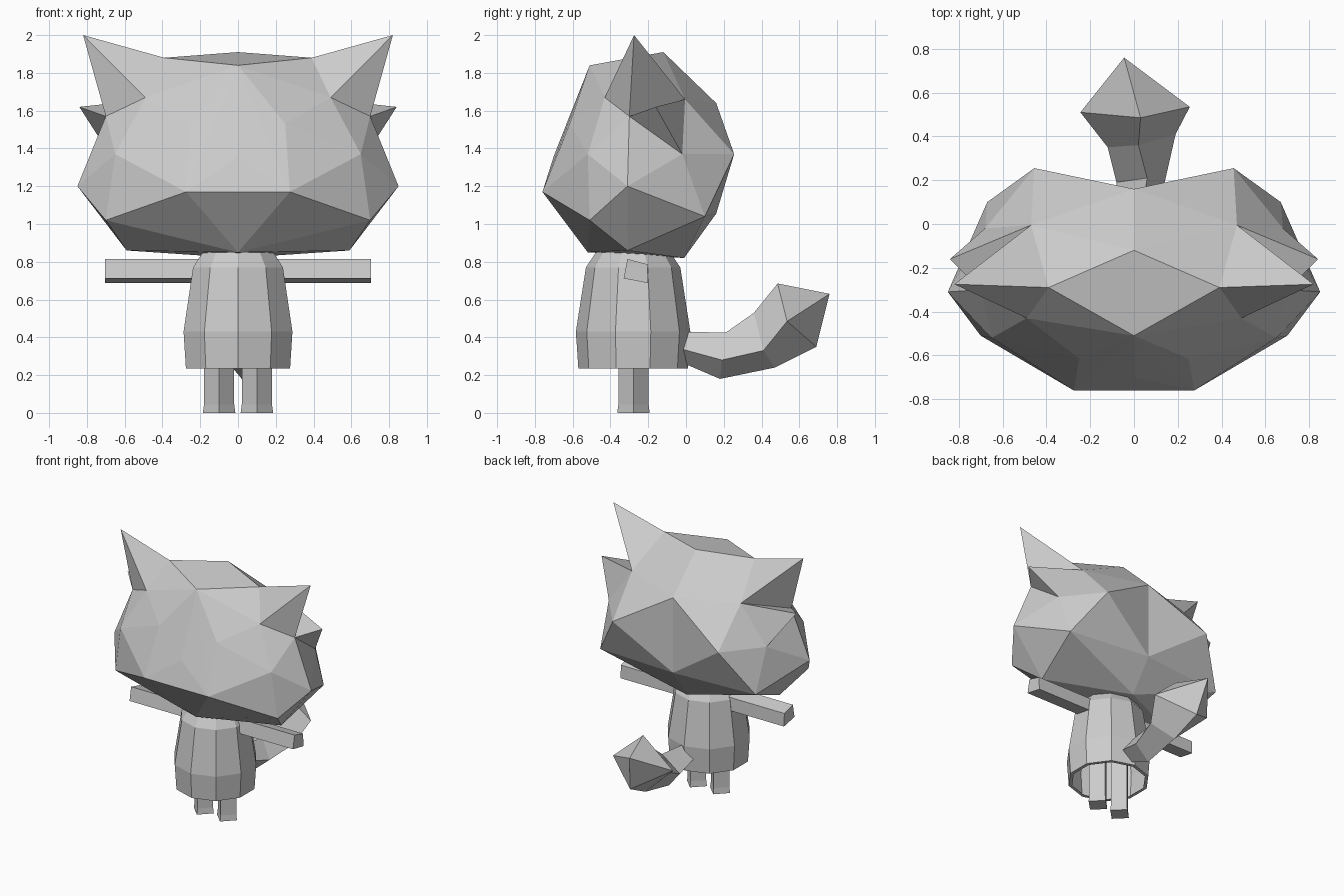
import bpy, bmesh, math
from mathutils import Vector

if "Cube" in bpy.data.objects:
    bpy.data.objects.remove(bpy.data.objects["Cube"])

grey = bpy.data.materials.new("light grey")
grey.diffuse_color = (0.6, 0.6, 0.6, 1)
grey.use_nodes = True
grey.node_tree.nodes["Principled BSDF"].inputs["Base Color"].default_value = grey.diffuse_color


def finish(name, bm):
    bmesh.ops.recalc_face_normals(bm, faces=bm.faces)
    mesh = bpy.data.meshes.new(name)
    bm.to_mesh(mesh)
    bm.free()
    mesh.materials.append(grey)
    ob = bpy.data.objects.new(name, mesh)
    bpy.context.collection.objects.link(ob)
    return ob


def hull(name, points, mirror=True):
    """Convex hull of points on the right side, mirrored to the left."""
    bm = bmesh.new()
    verts = [bm.verts.new(p) for p in points]
    res = bmesh.ops.convex_hull(bm, input=verts)
    loose = [v for v in bm.verts if not v.link_faces]
    bmesh.ops.delete(bm, geom=loose, context='VERTS')
    # open the hull where it meets the mirror plane
    mid = [f for f in bm.faces if all(abs(v.co.x) < 1e-5 for v in f.verts)]
    bmesh.ops.delete(bm, geom=mid, context='FACES')
    ob = finish(name, bm)
    if mirror:
        ob.modifiers.new("mirror", 'MIRROR')
    return ob


def loft(name, rings, tip=None, cap_start=False, cap_end=False, mirror=False):
    """Join equal-sized rings of points with quads."""
    bm = bmesh.new()
    rows = [[bm.verts.new(p) for p in r] for r in rings]
    n = len(rows[0])
    for a, b in zip(rows, rows[1:]):
        for i in range(n):
            j = (i + 1) % n
            bm.faces.new((a[i], a[j], b[j], b[i]))
    if tip:
        t = bm.verts.new(tip)
        for i in range(n):
            bm.faces.new((rows[-1][i], rows[-1][(i + 1) % n], t))
    if cap_start:
        bm.faces.new(rows[0])
    if cap_end:
        bm.faces.new(rows[-1])
    ob = finish(name, bm)
    if mirror:
        ob.modifiers.new("mirror", 'MIRROR')
    return ob


def circle(cx, cy, z, r, n):
    return [(cx + r * math.sin(i * math.tau / n), cy - r * math.cos(i * math.tau / n), z)
            for i in range(n)]


# Head: half hull, mirrored so the back keeps its central crease
ear_inner = (0.39, -0.29, 1.88)
ear_front = (0.49, -0.43, 1.67)
ear_outer = (0.70, -0.30, 1.57)
ear_back = (0.47, -0.005, 1.66)
cheek_back = (0.68, -0.02, 1.37)
hull("head", [
    (0, -0.12, 1.91), (0, -0.51, 1.84), (0, -0.70, 1.36), (0, -0.76, 1.17),
    (0, -0.52, 0.85), (0, -0.01, 0.82), (0, 0.16, 1.055), (0, 0.16, 1.64),
    (0.275, -0.76, 1.17), (0.25, -0.615, 1.53), (0.65, -0.52, 1.37),
    (0.70, -0.51, 1.02), (0.85, -0.31, 1.20), (0.59, -0.31, 0.86),
    (0.67, 0.10, 1.04), (0.455, 0.255, 1.37),
    ear_inner, ear_front, ear_outer, ear_back, cheek_back])

# Ears and the smaller tufts behind them
hull("ears", [(0.82, -0.275, 2.0), ear_inner, ear_front, ear_outer, ear_back])
hull("ear_tufts", [(0.84, -0.16, 1.62), ear_outer, ear_back, cheek_back])

# Body: ten-sided bell, open below with a thin hem
loft("body", [circle(0, -0.28, z, r, 10) for z, r in
              [(0.235, 0.265), (0.235, 0.29), (0.43, 0.303), (0.77, 0.25), (0.86, 0.19)]],
     cap_end=True)

# Legs: four-sided, slightly flared at the foot
loft("legs", [circle(0.1, -0.278, z, r, 4) for z, r in
              [(0, 0.086), (0.045, 0.08), (0.45, 0.08)]],
     cap_start=True, cap_end=True, mirror=True)

# Arms: straight tilted square bars
arm = [(-0.31, 0.815), (-0.205, 0.787), (-0.20, 0.687), (-0.33, 0.712)]
loft("arms", [[(x, y, z) for y, z in arm] for x in (0.12, 0.705)],
     cap_start=True, cap_end=True, mirror=True)

# Tail: four-sided rings (top, right, bottom, left) curling up to a tip
loft("tail", [
    [(0.02, -0.03, 0.43), (0.09, -0.03, 0.34), (0.02, -0.03, 0.27), (-0.06, -0.03, 0.34)],
    [(0.06, 0.21, 0.425), (0.14, 0.19, 0.28), (0.02, 0.18, 0.18), (-0.08, 0.19, 0.30)],
    [(0.02, 0.36, 0.53), (0.19, 0.41, 0.33), (0.02, 0.47, 0.24), (-0.12, 0.35, 0.38)],
    [(0.03, 0.485, 0.685), (0.255, 0.535, 0.485), (0.0, 0.69, 0.35), (-0.245, 0.51, 0.49)]],
     tip=(-0.045, 0.76, 0.63), cap_start=True)
